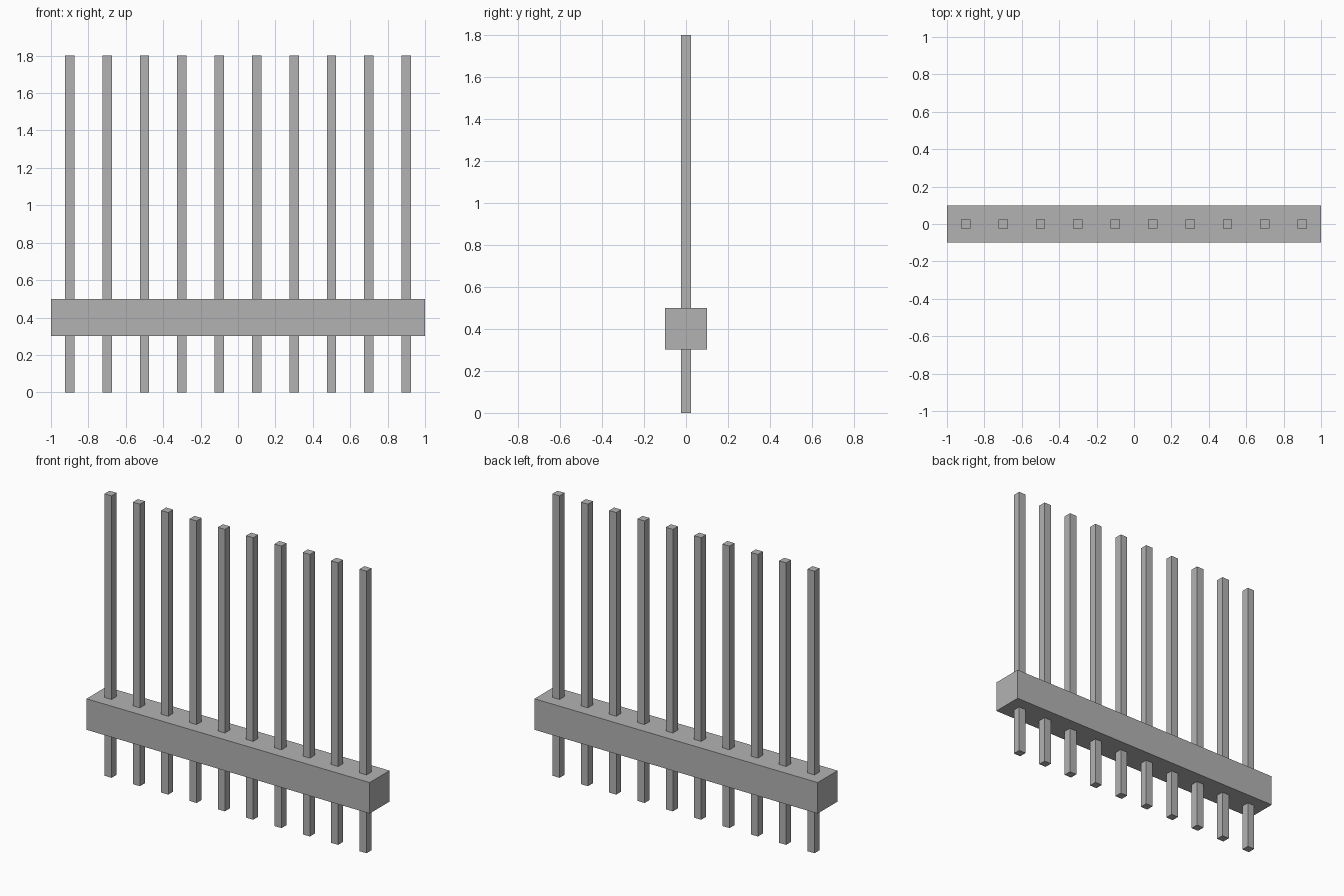
import bpy

# Remove the default cube
cube = bpy.data.objects.get("Cube")
if cube:
    bpy.data.objects.remove(cube, do_unlink=True)

# Plain grey material
GREY = (0.45, 0.45, 0.45, 1.0)
grey = bpy.data.materials.new("plain_grey")
grey.use_nodes = True
grey.diffuse_color = GREY
grey.node_tree.nodes["Principled BSDF"].inputs["Base Color"].default_value = GREY


def add_box(name, x, width, depth, bottom, top):
    """Upright box centred on y = 0."""
    bpy.ops.mesh.primitive_cube_add(size=1, location=(x, 0, (bottom + top) / 2))
    box = bpy.context.object
    box.name = name
    box.scale = (width, depth, top - bottom)
    bpy.ops.object.transform_apply(location=False, rotation=False, scale=True)
    box.data.materials.append(grey)
    return box


# Long bar that holds the row of pins
add_box("holder_bar", 0, 2.0, 0.2, 0.302, 0.5)

# Evenly spaced square pins passing through the bar
PIN_COUNT = 10
PITCH = 0.2
PIN_WIDTH = 0.05
for i in range(PIN_COUNT):
    x = (i - (PIN_COUNT - 1) / 2) * PITCH
    add_box(f"pin_{i + 1}", x, PIN_WIDTH, PIN_WIDTH, 0, 1.8)
